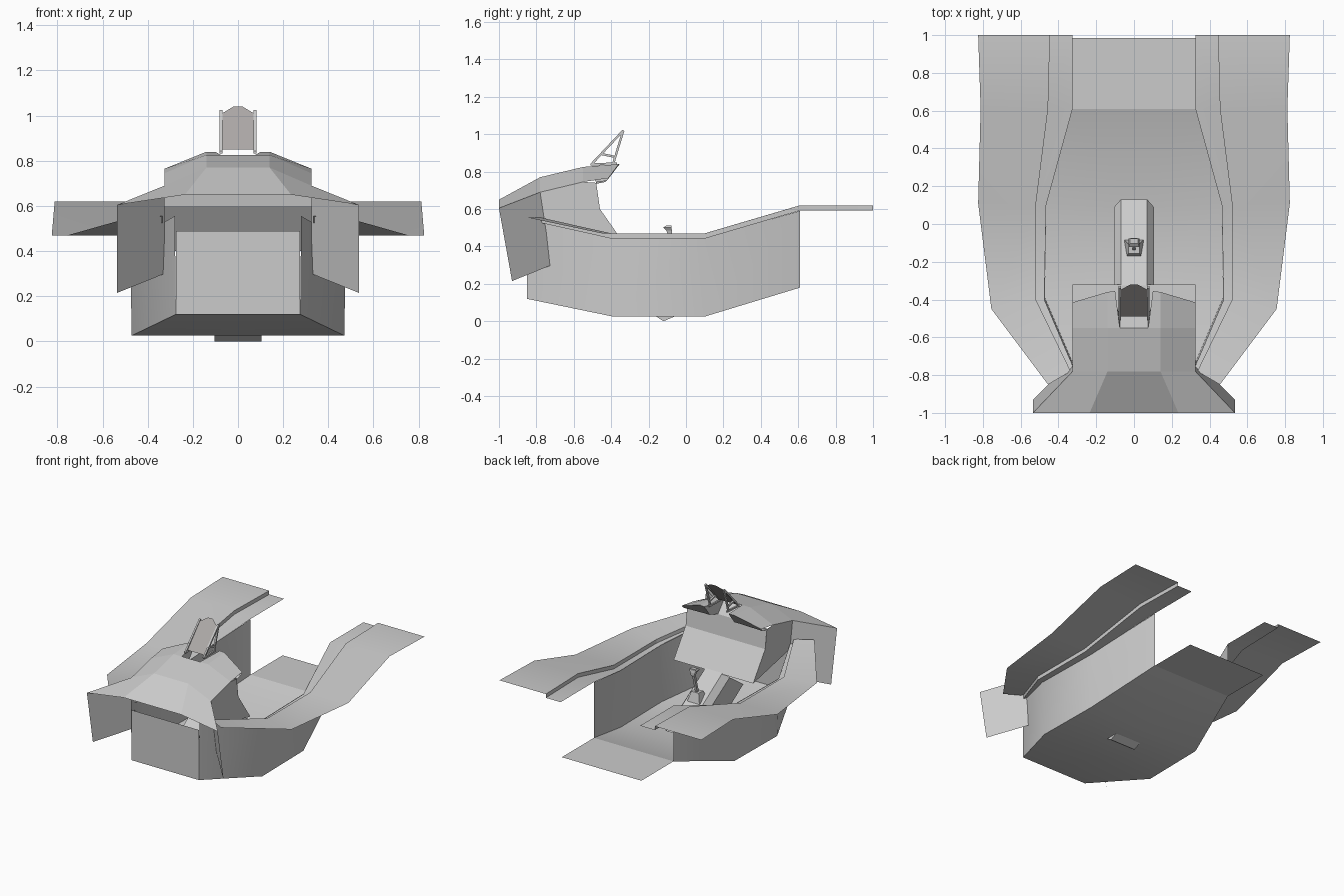
import bpy, bmesh, math
from mathutils import Vector

if "Cube" in bpy.data.objects:
    bpy.data.objects.remove(bpy.data.objects["Cube"])


def finish(name, verts, faces, mirror=False, color=None, smooth=False):
    me = bpy.data.meshes.new(name)
    me.from_pydata([tuple(v) for v in verts], [], faces)
    ob = bpy.data.objects.new(name, me)
    bpy.context.collection.objects.link(ob)
    bm = bmesh.new()
    bm.from_mesh(me)
    bmesh.ops.remove_doubles(bm, verts=bm.verts, dist=1e-5)
    bmesh.ops.recalc_face_normals(bm, faces=bm.faces)
    bm.to_mesh(me)
    bm.free()
    if color:
        mat = bpy.data.materials.new(name)
        mat.diffuse_color = color
        mat.use_nodes = True
        mat.node_tree.nodes["Principled BSDF"].inputs["Base Color"].default_value = mat.diffuse_color
        me.materials.append(mat)
    if smooth:
        bpy.ops.object.select_all(action='DESELECT')
        ob.select_set(True)
        bpy.context.view_layer.objects.active = ob
        bpy.ops.object.shade_smooth_by_angle(angle=math.radians(25))
    if mirror:
        m = ob.modifiers.new("mirror", 'MIRROR')
        m.use_clip = True
    return ob


def sheet(name, rows, mirror=True, smooth=False):
    """Grid surface through equal-length rows of points."""
    n = len(rows[0])
    faces = [(i*n+j, i*n+j+1, (i+1)*n+j+1, (i+1)*n+j)
             for i in range(len(rows)-1) for j in range(n-1)]
    return finish(name, [p for r in rows for p in r], faces, mirror, None, smooth)


def loft(name, rings, mirror=False):
    """Closed solid through a list of rings."""
    n = len(rings[0])
    faces = [(i*n+j, i*n+(j+1) % n, (i+1)*n+(j+1) % n, (i+1)*n+j)
             for i in range(len(rings)-1) for j in range(n)]
    last = (len(rings)-1)*n
    faces += [tuple(range(n)), tuple(range(last, last+n))]
    return finish(name, [p for r in rings for p in r], faces, mirror)


def plate(name, x0, x1, outline, mirror=True):
    """Side profile (y, z) extruded between two x values."""
    return loft(name, [[(x, y, z) for y, z in outline] for x in (x0, x1)], mirror)


def bar(name, a, b, w, x):
    """Thin strut in a side plane."""
    a, b = Vector(a), Vector(b)
    d = (b-a).normalized()
    p = Vector((-d.y, d.x)) * w/2
    return plate(name, x-w/2, x+w/2, [a+p, b+p, b-p, a-p])


# Tub: floor and side walls (front bulkhead closes the nose end)
tub = [((-.85, .12, .275), (.28, -.85, .555)),
       ((-.39, .025, .472), (.475, -.41, .445)),
       ((.10, .025, .465), (.465, .10, .445)),
       ((.61, .18, .325), (.325, .61, .59))]
sheet("tub", [[(0, y, z), (x, y, z), top] for (y, z, x), top in tub], smooth=True)
sheet("rear_floor", [[(0, y, .18), (.325, y, .18)] for y in (.61, .985)])
sheet("front_bulkhead", [[(0, -.85, z), (.275, -.85, z)] for z in (.12, .49)])

# Side sills: low inner ledge, riser, wide outer shelf
sills = [((.325, 1), (.445, 1), (.825, 1), .62),
         ((.325, .61), (.455, .61), (.812, .61), .62),
         ((.465, .10), (.52, .10), (.825, .11), .47),
         ((.475, -.40), (.52, -.40), (.755, -.45), .47),
         ((.325, -.75), (.335, -.78), (.455, -.85), .555)]
sheet("side_sill", [[(*a, z-.028), (*b, z-.028), (*b, z), (*c, z)]
                    for a, b, c, z in sills], smooth=True)

# Cowl over the instruments
cowl = [(-1, .235, .65, .535, .605), (-.78, .14, .77, .325, .69),
        (-.55, .14, .825, .325, .745)]
sheet("cowl", [[(0, y, z), (.075, y, z), (xi, y, z), (xe, y, ze)]
               for y, xi, z, xe, ze in cowl])
# Cowl lip either side of the sight notch, folding under to the panel
sheet("cowl_lip", [
    [(.075, -.55, .825), (.14, -.55, .825), (.325, -.55, .745)],
    [(.10, -.355, .84), (.14, -.36, .84), (.325, -.415, .765)],
    [(.10, -.42, .755), (.14, -.42, .755), (.325, -.43, .745)],
    [(.075, -.48, .745), (.14, -.48, .745), (.325, -.48, .735)]])
finish("notch_cheek", [(.075, -.55, .825), (.10, -.355, .84), (.10, -.42, .755),
                       (.075, -.48, .745)], [(0, 1, 2, 3)], True)
sheet("notch_back", [[(0, -.55, .825), (.075, -.55, .825)],
                     [(0, -.48, .745), (.075, -.48, .745)]])

# Instrument panel, its side skins and the angled front cheeks
sheet("instrument_panel", [[(0, y, z), (.325, y, z)]
                           for y, z in [(-.48, .745), (-.46, .60), (-.32, .40)]])
finish("panel_side", [(.325, y, z) for y, z in
                      [(-.78, .69), (-.55, .745), (-.48, .74), (-.46, .60),
                       (-.32, .40), (-.75, .49)]], [tuple(range(6))], True)
finish("front_cheek", [(.535, -1, .605), (.325, -.78, .69), (.325, -.72, .30),
                       (.535, -.93, .215)], [(0, 1, 2, 3)], True)

# Centre pedestal sloping from panel to floor
loft("pedestal", [
    [(-.07, -.33, .41), (.07, -.33, .41), (.105, -.36, .37), (.105, -.52, .26),
     (-.105, -.52, .26), (-.105, -.36, .37)],
    [(-.07, .13, .115), (.07, .13, .115), (.105, .09, .09), (.105, -.12, 0),
     (-.105, -.12, 0), (-.105, .09, .09)]])


# Control stick: boot, shaft and grip
def ring(y, z, w, d):
    return [(-w, y-d, z), (w, y-d, z), (w, y+d, z), (-w, y+d, z)]


loft("stick_boot", [ring(-.14, .26, .05, .055), ring(-.13, .33, .03, .025)])
loft("stick_shaft", [ring(-.13, .32, .009, .009), ring(-.09, .47, .009, .009)])
loft("stick_grip", [ring(-.085, .46, .012, .01), ring(-.09, .485, .018, .015),
                    ring(-.10, .50, .028, .022), ring(-.09, .513, .022, .014)])

# Gun sight frame: two triangular side frames and base rails
for name, a, b in [("sight_front_strut", (-.505, .84), (-.335, 1.02)),
                   ("sight_rear_strut", (-.39, .84), (-.335, 1.02)),
                   ("sight_brace", (-.455, .895), (-.385, .88)),
                   ("sight_rail", (-.51, .838), (-.37, .844))]:
    bar(name, a, b, .012, .075)

# Tilted sight glass with clipped top corners
glass = [(-.07, .85), (.07, .85), (.07, 1.01), (.02, 1.04), (-.02, 1.04), (-.07, 1.01)]
finish("sight_glass", [(x, -.49+(z-.85)*.89, z) for x, z in glass],
       [tuple(range(6))], color=(.42, .40, .39, 1))
